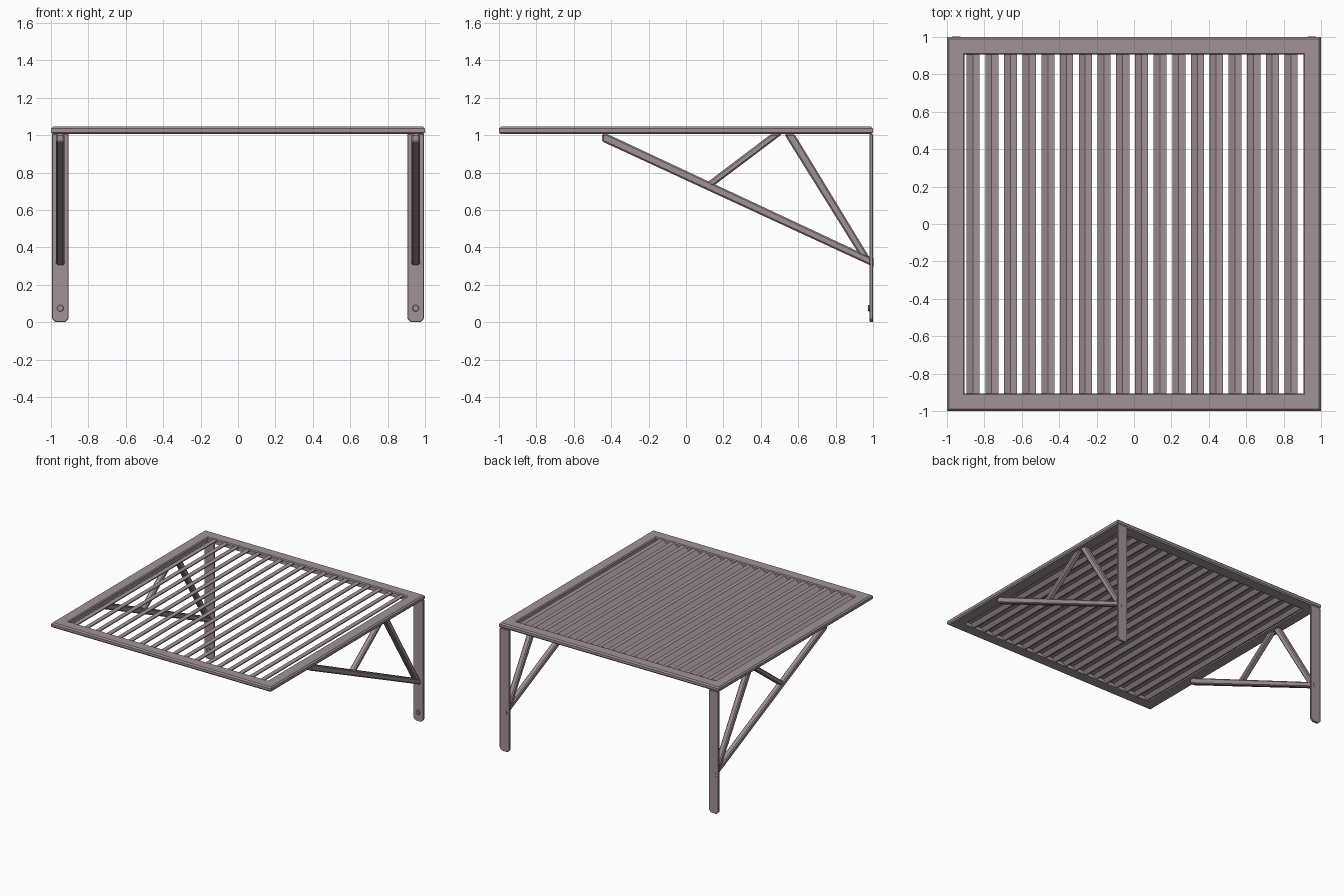
import bpy, bmesh, math
from mathutils import Vector

if "Cube" in bpy.data.objects:
    bpy.data.objects.remove(bpy.data.objects["Cube"])

mat = bpy.data.materials.new("mauve_grey_paint")
mat.diffuse_color = (0.36, 0.29, 0.31, 1)
mat.use_nodes = True
mat.node_tree.nodes["Principled BSDF"].inputs["Base Color"].default_value = mat.diffuse_color


def finish(name, bm, bevel=0.0):
    bmesh.ops.recalc_face_normals(bm, faces=bm.faces)
    me = bpy.data.meshes.new(name)
    bm.to_mesh(me)
    bm.free()
    ob = bpy.data.objects.new(name, me)
    bpy.context.collection.objects.link(ob)
    me.materials.append(mat)
    if bevel:
        mod = ob.modifiers.new("edge_bevel", 'BEVEL')
        mod.width = bevel
        mod.segments = 1
        mod.limit_method = 'ANGLE'
    return ob


def prism(name, pts, extrude, bevel=0.0):
    """Extrude a flat outline along a vector."""
    bm = bmesh.new()
    face = bm.faces.new([bm.verts.new(p) for p in pts])
    res = bmesh.ops.extrude_face_region(bm, geom=[face])
    verts = [g for g in res["geom"] if isinstance(g, bmesh.types.BMVert)]
    bmesh.ops.translate(bm, verts=verts, vec=Vector(extrude))
    return finish(name, bm, bevel)


# Mitred square roof frame with chamfered edges
section = [(1.0, 1.015), (1.0, 1.035), (0.99, 1.045), (0.912, 1.045),
           (0.905, 1.038), (0.905, 1.005), (0.99, 1.005)]
bm = bmesh.new()
rings = [[bm.verts.new((sx * r, sy * r, z)) for r, z in section]
         for sx, sy in ((-1, -1), (1, -1), (1, 1), (-1, 1))]
n = len(section)
for i in range(4):
    a, b = rings[i], rings[(i + 1) % 4]
    for j in range(n):
        k = (j + 1) % n
        bm.faces.new((a[j], a[k], b[k], b[j]))
finish("roof_frame", bm)

# Folded louvre slats: a slope rising to +x, then a flat top
slat = [(0, 1.007), (0.009, 1.007), (0.038, 1.032), (0.07, 1.032),
        (0.07, 1.04), (0.034, 1.04)]
for i in range(18):
    x0 = -0.895 + 0.1 * i
    prism("roof_slat", [(x0 + x, -0.908, z) for x, z in slat], (0, 1.816, 0))

# Side outlines of the bracket struts as (y, z)
struts = {
    "main_strut": [(-0.45, 0.967), (0.998, 0.298), (0.998, 0.342),
                   (-0.42, 1.006), (-0.45, 1.006)],
    "rear_strut": [(0.525, 1.006), (0.927, 0.36), (0.985, 0.34), (0.58, 1.006)],
    "front_strut": [(0.103, 0.74), (0.145, 0.728), (0.515, 1.006), (0.455, 1.006)],
}

for side, s in (("left", -1), ("right", 1)):
    cx = 0.95 * s
    # Wall post with clipped lower corners
    outline = [(-0.045, 1.006), (-0.045, 0.025), (-0.025, 0.005), (0.025, 0.005),
               (0.045, 0.025), (0.045, 1.006)]
    prism(side + "_wall_post", [(cx + x, 0.982, z - 0.005 if z < 1 else z)
                                for x, z in outline], (0, 0.018, 0), 0.003)
    # Bracket struts
    for name, pts in struts.items():
        w = 0.0225
        prism(side + "_" + name, [(cx - w, y, z) for y, z in pts],
              (2 * w, 0, 0), 0.008)
    # Bolt head near the foot of the post
    bolt = [(cx + 0.019 * math.cos(math.tau * (i + .5) / 8), 0.973,
             0.075 + 0.019 * math.sin(math.tau * (i + .5) / 8)) for i in range(8)]
    prism(side + "_bolt", bolt, (0, 0.012, 0), 0.003)
    # Strut fixing plate on the back of the post
    plate = [(cx + 0.024 * math.cos(math.tau * (i + .5) / 8), 0.99,
              0.32 + 0.024 * math.sin(math.tau * (i + .5) / 8)) for i in range(8)]
    prism(side + "_fixing_plate", plate, (0, 0.012, 0))
